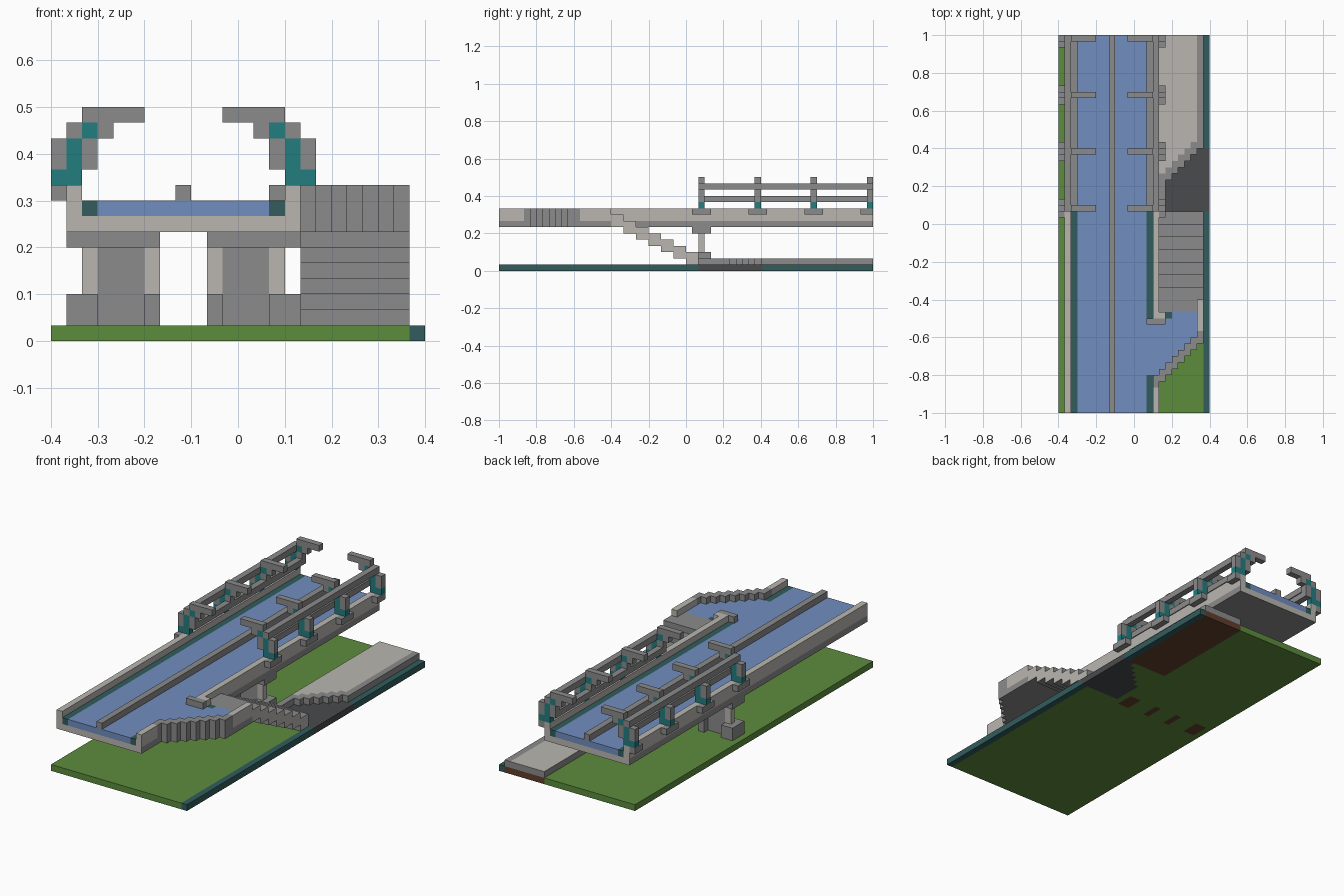
import bpy, bmesh
from mathutils import Matrix, Vector

if "Cube" in bpy.data.objects:
    bpy.data.objects.remove(bpy.data.objects["Cube"])

U = 1 / 30      # one block
AXIS = -3.5     # centre line of the channel, in blocks

COLOURS = {
    "stone_grey": (.258, .258, .258),
    "pale_stone": (.49, .47, .44),
    "grass_green": (.11, .262, .048),
    "water_blue": (.165, .27, .53),
    "deep_teal": (.032, .107, .107),
    "bright_teal": (.017, .205, .216),
    "dark_slate": (.066, .069, .073),
    "earth_brown": (.12, .05, .025),
}
NAMES = list(COLOURS)
GREY, PALE, GREEN, BLUE, DEEP, TEAL, SLATE, BROWN = range(8)
for name, rgb in COLOURS.items():
    m = bpy.data.materials.new(name)
    m.use_nodes = True
    m.diffuse_color = (*rgb, 1)
    m.node_tree.nodes["Principled BSDF"].inputs["Base Color"].default_value = (*rgb, 1)


def finish(name, bm):
    """Scale a block mesh and keep only the materials it uses."""
    bmesh.ops.scale(bm, vec=(U, U, U), verts=bm.verts)
    used = sorted({f.material_index for f in bm.faces})
    for f in bm.faces:
        f.material_index = used.index(f.material_index)
    me = bpy.data.meshes.new(name)
    bm.to_mesh(me)
    bm.free()
    for i in used:
        me.materials.append(bpy.data.materials[NAMES[i]])
    ob = bpy.data.objects.new(name, me)
    bpy.context.scene.collection.objects.link(ob)


def boxes(name, items, rule=None):
    """Items are (x range, y range, z range, colour), all in blocks."""
    bm = bmesh.new()
    for xs, ys, zs, col in items:
        lo, hi = Vector((xs[0], ys[0], zs[0])), Vector((xs[1], ys[1], zs[1]))
        mat = Matrix.Translation((lo + hi) / 2) @ Matrix.Diagonal((*(hi - lo), 1))
        made = bmesh.ops.create_cube(bm, size=1, matrix=mat)
        for f in {f for v in made["verts"] for f in v.link_faces}:
            f.normal_update()
            f.material_index = rule(f, col) if rule else col
    finish(name, bm)


def sides(d0, d1):
    """The same span on both sides of the channel axis."""
    return [(AXIS - d1, AXIS - d0), (AXIS + d0, AXIS + d1)]


# Ground slab, coloured by cell
def ground_colour(p):
    x, y = int(p.x // 1), int(p.y // 1)
    if x >= 5 and 2 <= y < 2 + min(x, 10):
        return SLATE
    if x >= 11:
        return DEEP
    if x >= 4 and y >= 12:
        return BROWN if p.z < 1 else GREEN
    footing = any(a <= x < b for d in ((1.5, 2.5), (5.5, 7.5)) for a, b in sides(*d))
    if p.z < .4 and footing and 1 <= y < 4:
        return BROWN
    return GREEN


bm = bmesh.new()
bmesh.ops.create_grid(bm, x_segments=24, y_segments=60, size=1,
                      matrix=Matrix.Diagonal((12, 30, 1, 1)))
ext = bmesh.ops.extrude_face_region(bm, geom=bm.faces[:], use_keep_orig=True)
bmesh.ops.translate(bm, vec=(0, 0, 1),
                    verts=[g for g in ext["geom"] if isinstance(g, bmesh.types.BMVert)])
bmesh.ops.recalc_face_normals(bm, faces=bm.faces)
for f in bm.faces:
    f.material_index = ground_colour(f.calc_center_median() - f.normal * .3)
finish("ground", bm)

# Paved path with a stepped diagonal edge
path = [((4, 5), (2, 8), (1, 2), GREY), ((4, 5), (8, 30), (1, 2), PALE)]
for x in range(5, 11):
    path.append(((x, x + 1), (2 + x, 4 + x), (1, 2), GREY))
    path.append(((x, x + 1), (4 + x, 30), (1, 2), GREY if x == 10 else PALE))
boxes("path", path, lambda f, c: c if f.normal.z > .5 else GREY)

# Channel floor, walls and water
boxes("channel_floor", [((-11, 4), (-30, 30), (7, 8), GREY)],
      lambda f, c: PALE if abs(f.normal.y) > .5 else c)
boxes("channel_walls", [
    ((-11, -10), (-30, 30), (8, 10), PALE),
    ((3, 4), (-30, -26), (8, 10), PALE),
    ((3, 4), (-15, 30), (8, 10), PALE),
    ((2, 5), (-16, -15), (8, 10), GREY),
    ((4, 5), (-15, -14), (8, 10), PALE)])
boxes("channel_lining", [
    ((-10, -9), (-30, 30), (8, 9), DEEP),
    ((2, 3), (-30, -24), (8, 9), DEEP),
    ((2, 3), (-15, 30), (8, 9), DEEP),
    ((5, 6), (-15, -14), (8, 9), DEEP)])
boxes("divider_rail", [((-4, -3), (-30, 30), (9, 10), GREY)])

# Side basin, widening along a diagonal wall
water = [((-9, 2), (-30, 30), (8, 9), BLUE), ((2, 4), (-24, -16), (8, 9), BLUE)]
floor, wall = [], []
for k in range(8):
    x = (3 + k, 4 + k)
    wall.append((x, (k - 26, k - 24), (8, 10), GREY))
    if k:
        floor.append((x, (k - 26, -12), (7, 8), GREY))
    if 0 < k < 7:
        end = {1: -16, 2: -15}.get(k, -14)
        water.append((x, (k - 24, end), (8, 9), BLUE))
boxes("water", water)
boxes("basin_floor", floor)
boxes("diagonal_wall", wall)
boxes("basin_side_wall", [((10, 11), (-17, -12), (8, 10), PALE)])

# Stairs from the basin down to the ground
stairs = [((4, 10), (-14, -12), (8, 9), GREY)]
for i in range(7):
    stairs.append(((4, 11), (2 * i - 12, 2 * i - 10), (7 - i, 9 - i), GREY))
boxes("stairs", stairs, lambda f, c: PALE if abs(f.normal.x) > .5 else c)

# Piers under the channel
pier = []
for d0, d1, y, z, col in (
        (2.5, 5.5, (2, 3), (1, 6), GREY),
        (1.5, 2.5, (2, 3), (3, 6), PALE),
        (5.5, 6.5, (2, 3), (3, 6), PALE),
        (1.5, 2.5, (1, 4), (1, 3), GREY),
        (5.5, 7.5, (1, 4), (1, 3), GREY),
        (1.5, 7.5, (1, 4), (6, 7), GREY)):
    pier += [(x, y, z, col) for x in sides(d0, d1)]
boxes("piers", pier)

# Curved frames over the channel, with brackets and rails
FRAME = (
    (2.5, 6.5, 14, 15, GREY), (4.5, 5.5, 13, 14, GREY),
    (5.5, 6.5, 13, 14, TEAL), (6.5, 7.5, 13, 14, GREY),
    (7.5, 8.5, 11, 13, GREY), (5.5, 6.5, 11, 13, GREY),
    (6.5, 7.5, 10, 13, TEAL), (7.5, 8.5, 10, 11, TEAL))
STARTS = (2, 11, 20, 29)
frames, brackets, rails = [], [], []
for y in STARTS:
    for d0, d1, z0, z1, col in FRAME:
        frames += [(x, (y, y + 1), (z0, z1), col) for x in sides(d0, d1)]
    brackets += [(x, (y - 1, min(y + 2, 30)), (9, 10), GREY) for x in sides(7.5, 8.5)]
for y in STARTS[:-1]:
    rails += [(x, (y + 1, y + 9), (13, 14), GREY) for x in sides(6.5, 7.5)]
    rails += [(x, (y + 1, y + 9), (11, 12), GREY) for x in sides(5.5, 6.5)]
boxes("arch_frames", frames)
boxes("frame_brackets", brackets)
boxes("side_rails", rails)
